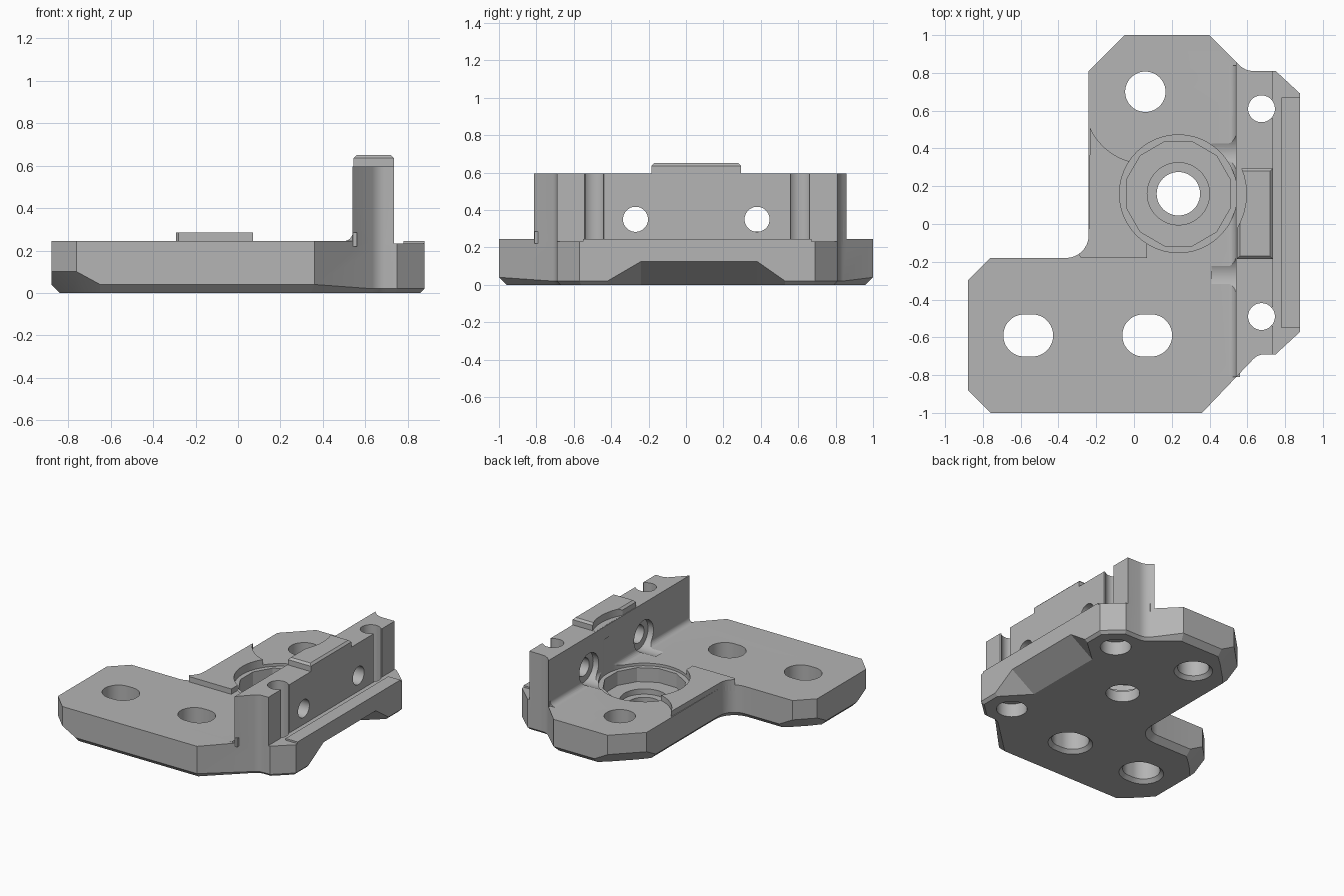
import bpy
import bmesh
import math
from mathutils import Vector, Matrix

default_cube = bpy.data.objects.get("Cube")
if default_cube:
    bpy.data.objects.remove(default_cube, do_unlink=True)

# Single grey material
grey = bpy.data.materials.new("machined grey")
grey.use_nodes = True
grey_value = (0.46, 0.46, 0.46, 1.0)
grey.diffuse_color = grey_value
grey.node_tree.nodes["Principled BSDF"].inputs["Base Color"].default_value = grey_value


def make_object(name, bm):
    bmesh.ops.recalc_face_normals(bm, faces=bm.faces)
    mesh = bpy.data.meshes.new(name)
    bm.to_mesh(mesh)
    bm.free()
    mesh.materials.append(grey)
    obj = bpy.data.objects.new(name, mesh)
    bpy.context.collection.objects.link(obj)
    return obj


def loft(name, rings):
    """Closed solid through rings that have equal point counts."""
    bm = bmesh.new()
    loops = [[bm.verts.new(p) for p in ring] for ring in rings]
    for lower, upper in zip(loops, loops[1:]):
        for i in range(len(lower)):
            j = (i + 1) % len(lower)
            bm.faces.new((lower[i], lower[j], upper[j], upper[i]))
    bm.faces.new(loops[0][::-1])
    bm.faces.new(loops[-1])
    return make_object(name, bm)


def prism(name, outline, low, high):
    return loft(name, [[(x, y, z) for x, y in outline] for z in (low, high)])


def box(name, x0, x1, y0, y1, low, high):
    return prism(name, [(x0, y0), (x1, y0), (x1, y1), (x0, y1)], low, high)


def arc(cx, cy, radius, start, end, steps):
    angles = [math.radians(start + (end - start) * i / steps) for i in range(steps + 1)]
    return [(cx + radius * math.cos(a), cy + radius * math.sin(a)) for a in angles]


def disc(cx, cy, radius, stretch=0.0, steps=24):
    right = arc(cx + stretch, cy, radius, -90, 90, steps)
    left = arc(cx - stretch, cy, radius, 90, 270, steps)
    return right + left if stretch else right[:-1] + left[:-1]


def combine(target, other, operation):
    mod = target.modifiers.new("join", "BOOLEAN")
    mod.operation = operation
    mod.solver = "EXACT"
    mod.object = other
    bpy.context.view_layer.objects.active = target
    bpy.ops.object.modifier_apply(modifier=mod.name)
    bpy.data.objects.remove(other, do_unlink=True)


def inset_point(points, i, amount):
    a, b, c = (Vector(points[k % len(points)]) for k in (i - 1, i, i + 1))
    n1 = Vector((a.y - b.y, b.x - a.x)).normalized()
    n2 = Vector((b.y - c.y, c.x - b.x)).normalized()
    miter = n1 + n2
    return b + miter * (2 * amount / miter.length_squared)


# Base plate outline, each point paired with its lower chamfer height
EDGE, CORNER, THIN, WAIST = 0.04, 0.1, 0.02, 0.125
TOP = 0.245
inner_corner = arc(-0.36, -0.06, 0.12, 0, -90, 8)
front_neck = arc(0.69, -0.77, 0.08, 135, 90, 4)
back_neck = arc(0.63, 0.91, 0.1, -90, -135, 4)
# Blend arcs are followed in the outline's counterclockwise order
sections = [
    (CORNER, [(-0.88, -0.88), (-0.76, -1)]),
    (EDGE, [(-0.65, -1), (0.36, -1)]),
    (THIN, front_neck + [(0.75, -0.69), (0.88, -0.57), (0.88, -0.42)]),
    (WAIST, [(0.88, -0.24), (0.88, 0.38)]),
    (THIN, [(0.88, 0.53), (0.88, 0.69), (0.75, 0.81)] + back_neck),
    (EDGE, [(0.4, 1), (0.06, 1)]),
    (CORNER, [(-0.05, 1), (-0.24, 0.81)]),
    (EDGE, [(-0.24, 0.7)] + inner_corner + [(-0.65, -0.18)]),
    (CORNER, [(-0.76, -0.18), (-0.88, -0.3)]),
    (EDGE, [(-0.88, -0.41), (-0.88, -0.77)]),
]
outline = [p for _, pts in sections for p in pts]
chamfers = [c for c, pts in sections for _ in pts]
bottom = []
for i, c in enumerate(chamfers):
    p = inset_point(outline, i, 0.19 if c == WAIST else c)
    bottom.append((p.x, p.y, 0))
middle = [(x, y, c) for (x, y), c in zip(outline, chamfers)]
top = [(x, y, TOP) for x, y in outline]
bracket = loft("mounting_bracket", [bottom, middle, top])

# Lowered outer ledge with a raised strip
combine(bracket, box("ledge_cut", 0.735, 1, -1, 0.82, 0.232, 0.4), "DIFFERENCE")
combine(bracket, box("ledge_strip", 0.78, 0.88, -0.55, 0.67, 0.2, TOP), "UNION")

# Upright wall following the plate outline
wall = prism("wall", outline, 0.2, 0.595)
combine(wall, box("wall_limits", 0.54, 0.735, -0.95, 0.95, 0.1, 0.7), "INTERSECT")
combine(bracket, wall, "UNION")

# Fillet where the wall meets the plate
profile = [(0.56, 0.22), (0.56, 0.285)] + arc(0.5, 0.285, 0.04, 0, -90, 6) + [(0.5, 0.22)]
fillet = loft("wall_fillet", [[(x, y, z) for x, z in profile] for y in (-0.81, 0.84)])
combine(bracket, fillet, "UNION")

# Raised pad beside the bearing seat
pad_edge = arc(0.06, 0.64, 0.32, 204, 257, 8)[::-1]
pad_outline = [(0.07, -0.18), (0.07, 0.3)] + pad_edge + inner_corner[:6] + [(-0.28, -0.18)]
pad = prism("raised_pad", pad_outline, 0.2, 0.285)
pad_limits = prism("pad_limits", outline, 0.1, 0.4)
combine(pad, pad_limits, "INTERSECT")
combine(bracket, pad, "UNION")

# Tab on the wall top: bevelled block with a round relief
SEAT = (0.235, 0.16)
tab = loft("wall_tab", [
    [(0.545 + m, -0.185 + m, z), (0.735 - m, -0.185 + m, z),
     (0.735 - m, 0.295 - m, z), (0.545 + m, 0.295 - m, z)]
    for m, z in ((0, 0.57), (0, 0.635), (0.015, 0.65))])
combine(tab, prism("tab_relief", disc(*SEAT, 0.36), 0.596, 0.8), "DIFFERENCE")
combine(bracket, tab, "UNION")

# Stepped seat: round clearance, twelve-sided pocket, counterbore, through hole
steps = [
    (disc(*SEAT, 0.312), 0.225),
    (arc(*SEAT, 0.285, 15, 345, 11), 0.12),
    (disc(*SEAT, 0.165), 0.08),
    (disc(*SEAT, 0.115), -0.1),
]
for shape, floor in steps:
    combine(bracket, prism("seat_cut", shape, floor, 0.5), "DIFFERENCE")


# Plate holes with a flared lower rim
def flared_hole(x, y, radius, stretch):
    rings = []
    for r, z in ((radius + 0.035, -0.01), (radius, 0.025), (radius, 0.4)):
        rings.append([(px, py, z) for px, py in disc(x, y, r, stretch)])
    combine(bracket, loft("hole_cut", rings), "DIFFERENCE")


flared_hole(0.06, 0.7, 0.107, 0)
for slot_x in (-0.56, 0.07):
    flared_hole(slot_x, -0.59, 0.112, 0.02)

# Vertical bolt holes, open to the wall side, with lower counterbores
for y in (-0.49, 0.61):
    combine(bracket, prism("bolt_cut", disc(0.675, y, 0.071), -0.1, 0.8), "DIFFERENCE")
    combine(bracket, prism("bolt_mouth", [(0.715, y - 0.04), (0.75, y - 0.06),
            (0.75, y + 0.06), (0.715, y + 0.04)], 0.232, 0.8), "DIFFERENCE")
    combine(bracket, prism("bolt_counterbore", disc(0.675, y, 0.105), -0.1, 0.1), "DIFFERENCE")

# Cross holes through the wall, spot-faced on the inner side
for y in (-0.27, 0.38):
    for radius, x0, x1 in ((0.067, 0.5, 0.8), (0.115, 0.41, 0.585)):
        ring = disc(y, 0.35, radius)
        cutter = loft("cross_cut", [[(x, py, pz) for py, pz in ring] for x in (x0, x1)])
        combine(bracket, cutter, "DIFFERENCE")

bpy.ops.object.select_all(action="DESELECT")
bracket.select_set(True)
bpy.context.view_layer.objects.active = bracket
bpy.ops.object.shade_smooth_by_angle(angle=math.radians(25))
